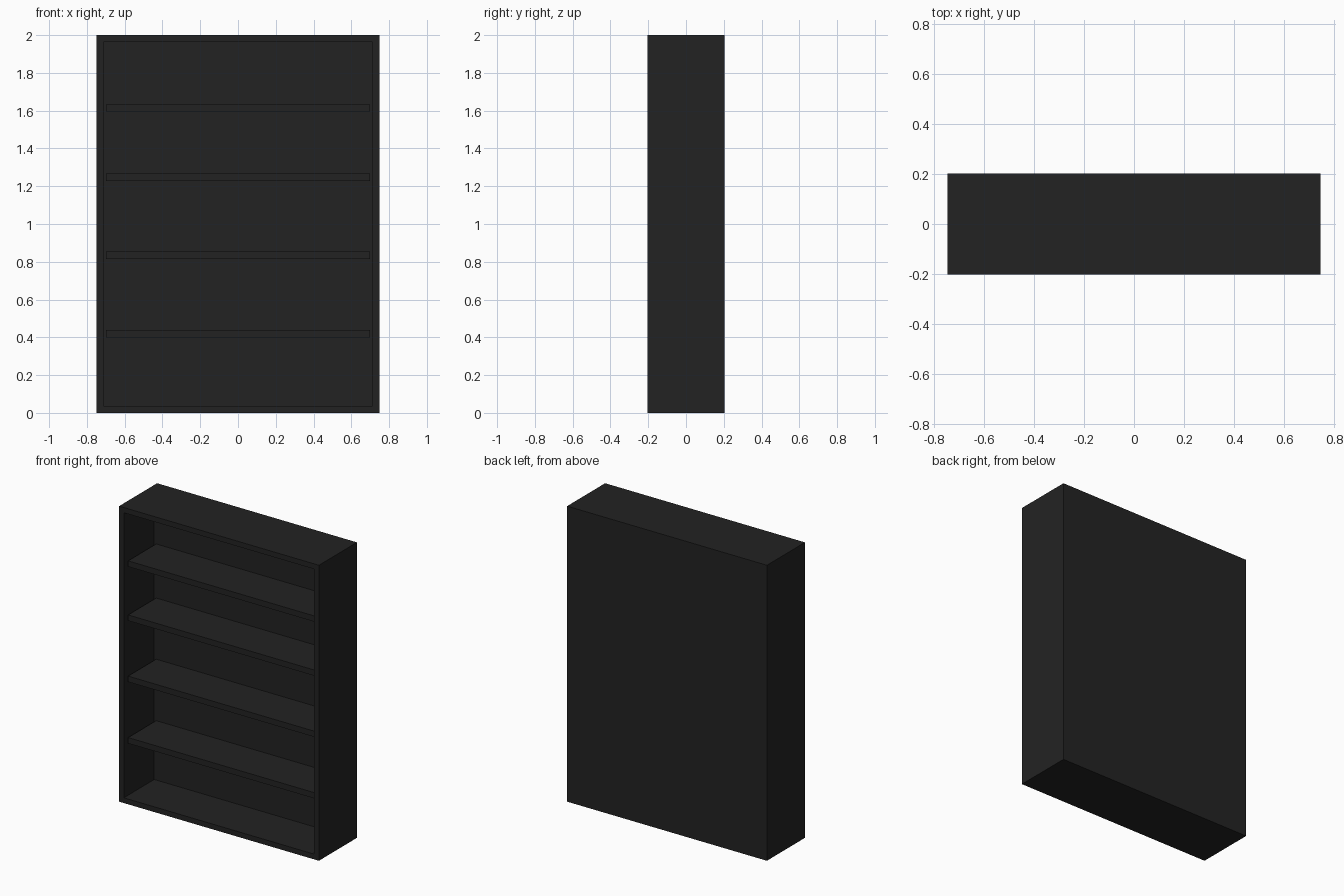
import bpy, bmesh
from mathutils import Vector

if "Cube" in bpy.data.objects:
    bpy.data.objects.remove(bpy.data.objects["Cube"])

WIDTH, DEPTH, HEIGHT = 1.496, 0.406, 2.0
BOARD = 0.05            # frame board thickness
FRONT = -DEPTH / 2
BACK_INNER = 0.122      # front surface of the back panel
SHELF_T = 0.039

black = bpy.data.materials.new("black_paint")
black.diffuse_color = (0.0165, 0.0165, 0.0165, 1)
black.use_nodes = True
black.node_tree.nodes["Principled BSDF"].inputs["Base Color"].default_value = black.diffuse_color


def box(name, x, y, z, edit=None):
    """Box from (min, max) ranges, with an optional bmesh edit."""
    bm = bmesh.new()
    bmesh.ops.create_cube(bm, size=1)
    lo = Vector((x[0], y[0], z[0]))
    hi = Vector((x[1], y[1], z[1]))
    for v in bm.verts:
        v.co = Vector([lo[i] + (v.co[i] + 0.5) * (hi[i] - lo[i]) for i in range(3)])
    if edit:
        edit(bm)
    mesh = bpy.data.meshes.new(name)
    bm.to_mesh(mesh)
    bm.free()
    mesh.materials.append(black)
    ob = bpy.data.objects.new(name, mesh)
    bpy.context.collection.objects.link(ob)
    return ob


def hollow_front(bm):
    """Inset the front face and push it back to form the opening."""
    bm.normal_update()
    front = min(bm.faces, key=lambda f: f.normal.y)
    bmesh.ops.inset_region(bm, faces=[front], thickness=BOARD)
    inner = bmesh.ops.extrude_face_region(bm, geom=[front])
    verts = [g for g in inner["geom"] if isinstance(g, bmesh.types.BMVert)]
    bmesh.ops.translate(bm, verts=verts, vec=(0, BACK_INNER - FRONT, 0))
    if front.is_valid:
        bmesh.ops.delete(bm, geom=[front], context="FACES_ONLY")
    bmesh.ops.recalc_face_normals(bm, faces=bm.faces)


# Cabinet: sides, top, bottom and back in one shell
box("bookcase_frame", (-WIDTH / 2, WIDTH / 2), (FRONT, -FRONT), (0, HEIGHT), hollow_front)

# Shelves, slightly set back from the front edge
half = WIDTH / 2 - BOARD
for i, z in enumerate((0.418, 0.834, 1.248, 1.614)):
    box(f"shelf_{i + 1}", (-half, half), (FRONT + 0.025, BACK_INNER),
        (z - SHELF_T / 2, z + SHELF_T / 2))
